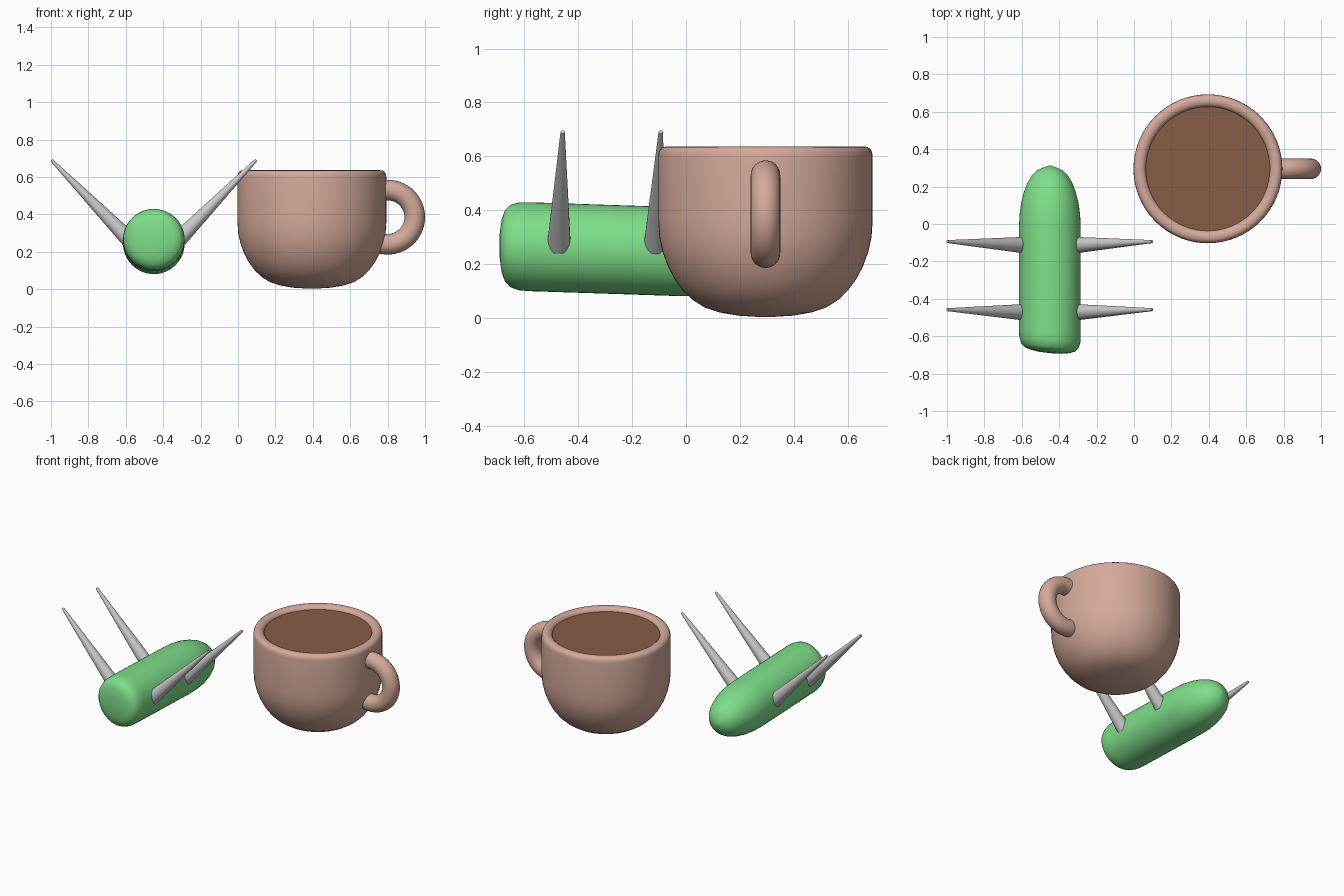
import bpy, bmesh, math
from mathutils import Vector

if "Cube" in bpy.data.objects:
    bpy.data.objects.remove(bpy.data.objects["Cube"])


def material(name, rgb):
    m = bpy.data.materials.new(name)
    m.diffuse_color = (*rgb, 1)
    m.use_nodes = True
    m.node_tree.nodes["Principled BSDF"].inputs["Base Color"].default_value = m.diffuse_color
    return m


PINK = material("pink_clay", (0.66, 0.40, 0.325))
BROWN = material("coffee_brown", (0.25, 0.107, 0.064))
GREEN = material("green", (0.21, 0.73, 0.25))
GREY = material("light_grey", (0.60, 0.60, 0.60))


def loft(name, rings, mat, angle=60, closed_ends=True):
    """Skin a list of rings (equal-length point lists) into one object."""
    bm = bmesh.new()
    loops = [[bm.verts.new(p) for p in ring] for ring in rings]
    n = len(loops[0])
    for a, b in zip(loops, loops[1:]):
        for i in range(n):
            j = (i + 1) % n
            bm.faces.new((a[i], a[j], b[j], b[i]))
    if closed_ends:
        bm.faces.new(loops[0][::-1])
        bm.faces.new(loops[-1])
    bmesh.ops.recalc_face_normals(bm, faces=bm.faces)
    me = bpy.data.meshes.new(name)
    bm.to_mesh(me)
    bm.free()
    me.materials.append(mat)
    ob = bpy.data.objects.new(name, me)
    bpy.context.collection.objects.link(ob)
    bpy.context.view_layer.objects.active = ob
    for o in bpy.context.selected_objects:
        o.select_set(False)
    ob.select_set(True)
    bpy.ops.object.shade_smooth_by_angle(angle=math.radians(angle))
    return ob


def circle(c, r, u, v, n):
    c, u, v = Vector(c), Vector(u), Vector(v)
    return [c + r * (math.cos(2 * math.pi * i / n) * u + math.sin(2 * math.pi * i / n) * v)
            for i in range(n)]


X, Y, Z = (1, 0, 0), (0, 1, 0), (0, 0, 1)
CX, CY = 0.395, 0.295

# Cup: outer wall, rounded rim and a short inner wall
cup = [(0.02, 0.003), (0.10, 0.008), (0.17, 0.020), (0.225, 0.038), (0.268, 0.065),
       (0.305, 0.10), (0.335, 0.14), (0.362, 0.19), (0.382, 0.245), (0.394, 0.30),
       (0.398, 0.36), (0.398, 0.60), (0.396, 0.615), (0.390, 0.627), (0.378, 0.635),
       (0.362, 0.636), (0.347, 0.632), (0.336, 0.623), (0.331, 0.610), (0.330, 0.58)]
loft("cup", [circle((CX, CY, z), r, X, Y, 64) for r, z in cup], PINK)

# Coffee surface
loft("coffee", [circle((CX, CY, z), 0.333, X, Y, 64) for z in (0.595, 0.612)], BROWN, 30)

# Cup handle: an arc of tube sunk into the wall
handle = []
for k in range(33):
    a = math.radians(-115 + 230 * k / 32)
    d = Vector((math.cos(a), 0, math.sin(a)))
    handle.append(circle(Vector((0.80, CY, 0.385)) + d * 0.145, 0.055, d, Y, 24))
loft("cup_handle", handle, PINK)

# Body: blunt front end, tapered back end, sloping gently down to the back
body = [(-0.690, 0.01), (-0.688, 0.06), (-0.681, 0.105), (-0.670, 0.135), (-0.652, 0.153),
        (-0.620, 0.163), (-0.58, 0.165), (-0.02, 0.165), (0.05, 0.162), (0.11, 0.154),
        (0.17, 0.139), (0.22, 0.120), (0.26, 0.096), (0.285, 0.070), (0.300, 0.040), (0.312, 0.006)]
rings = [circle((-0.45, y, 0.245 - 0.033 * y), r, X, Z, 48) for y, r in body]
for ring in rings[:7]:  # front end is slightly skewed
    for p in ring:
        p.y -= 0.09 * (p.x + 0.45)
loft("body", rings, GREEN)

# Four long spikes angled up and outwards
for name, y_base, y_tip in (("front", -0.472, -0.458), ("back", -0.113, -0.094)):
    for side, s in (("left", -1), ("right", 1)):
        tip = Vector((-0.45 + 0.547 * s, y_tip, 0.690))
        base = Vector((-0.45 + 0.135 * s, y_base, 0.268))
        d = (tip - base).normalized()
        u = d.cross(Vector(Y)).normalized()
        v = d.cross(u)
        loft(f"{name}_{side}_spike",
             [circle(base, 0.044, u, v, 24), circle(tip, 0.008, u, v, 24)], GREY)
